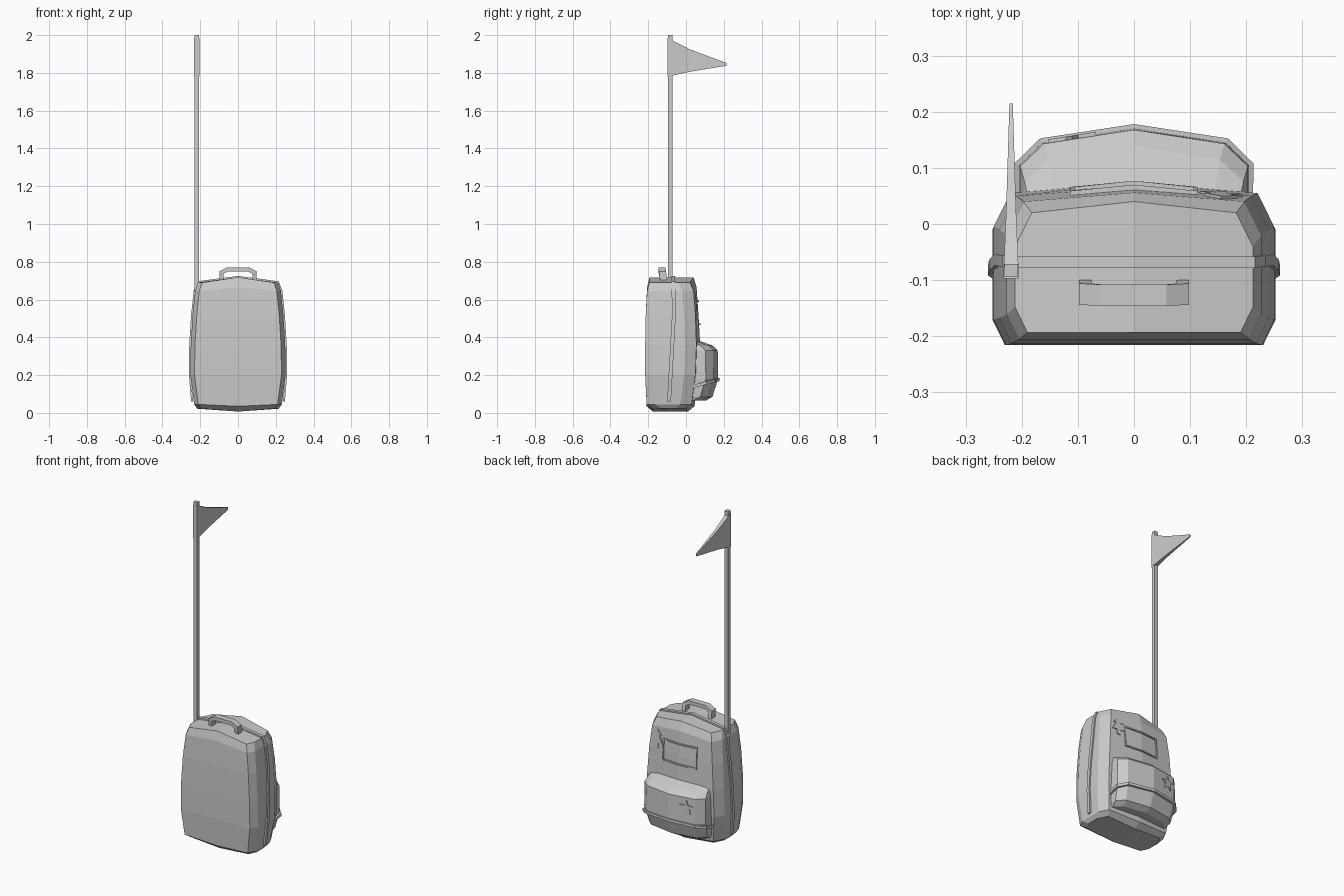
import bpy, bmesh, math
from mathutils import Vector, Euler

cube = bpy.data.objects.get("Cube")
if cube:
    bpy.data.objects.remove(cube)

grey = bpy.data.materials.new("plain_grey")
grey.use_nodes = True
GREY = (0.6, 0.6, 0.6, 1)
grey.diffuse_color = GREY
grey.node_tree.nodes["Principled BSDF"].inputs["Base Color"].default_value = GREY


def finish(name, bm):
    bmesh.ops.recalc_face_normals(bm, faces=bm.faces)
    mesh = bpy.data.meshes.new(name)
    bm.to_mesh(mesh)
    bm.free()
    mesh.materials.append(grey)
    obj = bpy.data.objects.new(name, mesh)
    bpy.context.collection.objects.link(obj)
    return obj


def skin(name, rings, closed=False, split=False):
    """Join rings of points with quads; split caps along the centre line."""
    bm = bmesh.new()
    vs = [[bm.verts.new(p) for p in r] for r in rings]
    n = len(vs[0])
    pairs = list(zip(vs, vs[1:])) + ([(vs[-1], vs[0])] if closed else [])
    for a, b in pairs:
        for i in range(n):
            j = (i + 1) % n
            bm.faces.new((a[i], a[j], b[j], b[i]))
    if not closed:
        for r in (vs[0], vs[-1]):
            if split:
                h = n // 2
                bm.faces.new(r[:h + 1])
                bm.faces.new(r[h:] + r[:1])
            else:
                bm.faces.new(r)
    return finish(name, bm)


def sweep(name, path, axis, width, thick, closed=False):
    """Rectangular bar along a path; width lies along the axis."""
    pts = [Vector(p) for p in path]
    axis = Vector(axis)
    n = len(pts)
    rings = []
    for i, p in enumerate(pts):
        a = pts[i - 1] if i or closed else p
        b = pts[(i + 1) % n] if i < n - 1 or closed else p
        d0 = (p - a).normalized()
        d1 = (b - p).normalized()
        t = (d0 + d1).normalized()
        side = t.cross(axis).normalized()
        mitre = max(0.6, t.dot(d1 if d1.length else d0))
        s, w = side * thick / 2 / mitre, axis * width / 2
        rings.append([p + s + w, p + s - w, p - s - w, p - s + w])
    return skin(name, rings, closed)


def mirrored(half):
    """Right half of a path, ending on x = 0, continued on the left."""
    return half + [(-x, y, z) for x, y, z in reversed(half[:-1])]


def plate(name, outline, loc, rot, thick):
    m = Euler(rot).to_matrix()
    rings = [[m @ Vector((x, y, z)) + Vector(loc) for x, z in outline]
             for y in (-thick / 2, thick / 2)]
    return skin(name, rings)


# Main bag: plan sections stacked in height
rings = []
for z, rise, w, front, side, back in [
        (.022, -.015, .215, -.175, .00, .01), (.045, -.01, .232, -.208, .03, .045),
        (.2, 0, .252, -.216, .05, .066), (.36, 0, .25, -.216, .055, .075),
        (.52, 0, .24, -.213, .05, .066), (.645, .02, .227, -.206, .04, .056),
        (.69, .028, .212, -.193, .02, .04)]:
    half = [(w - .022, front, z), (w, front + .045, z),
            (w, side - .06, z), (w - .03, side, z)]
    rings.append([(0, front, z + rise)] + mirrored(half + [(0, back, z + rise)]))
skin("bag_body", rings, split=True)

# Back pocket
rings = []
for z, w, y in [(.065, .185, .105), (.085, .195, .14), (.18, .205, .17),
                (.33, .203, .168), (.357, .195, .14), (.38, .185, .075)]:
    half = [(w, .02, z), (w, max(.03, y - .065), z), (w - .042, y - .025, z)]
    rings.append([(0, .02, z)] + mirrored(half + [(0, y, z)]))
skin("back_pocket", rings, split=True)

# Seam strips around the bag and the pocket
seam = [(.243, -.09, .06), (.255, -.082, .2), (.253, -.073, .36), (.243, -.064, .52),
        (.230, -.066, .645), (.212, -.068, .692), (0, -.068, .72)]
sweep("bag_seam", mirrored(seam), (0, 1, 0), .02, .01)
pocket_seam = [(.205, .035, .14), (.206, .105, .158), (.164, .146, .17), (0, .171, .176)]
sweep("pocket_seam", mirrored(pocket_seam), (0, 0, 1), .016, .014)

# Carrying handle
grip = [(.087, -.118, .7), (.087, -.125, .743), (.055, -.127, .76), (0, -.127, .76)]
sweep("carry_handle", mirrored(grip), (0, 1, 0), .038, .022)

# Label frame on the upper back
frame = [(.11, .060, .47), (.11, .053, .59), (0, .064, .59),
         (-.11, .053, .59), (-.11, .060, .47), (0, .071, .47)]
sweep("label_frame", frame, (0, 1, 0), .012, .008, closed=True)

# Badges
star = [((.045 if i % 2 == 0 else .019) * math.sin(i * math.pi / 5),
         (.045 if i % 2 == 0 else .019) * math.cos(i * math.pi / 5)) for i in range(10)]
plate("star_badge", star, (-.11, .153, .27), (0, 0, .155), .009)
tree = [(0, .055), (.03, .02), (.014, .02), (.038, -.025), (.01, -.025),
        (.01, -.055), (-.01, -.055), (-.01, -.025), (-.038, -.025), (-.014, .02), (-.03, .02)]
plate("tree_badge", tree, (.155, .05, .58), (.08, 0, -.076), .009)

# Flag pole and pennant
sweep("flag_pole", [(-.219, -.083, .64), (-.219, -.083, 2)], (0, 1, 0), .023, .024)
rings = []
for y, low, high, t in [(-.097, 1.78, 1.985, .014), (.02, 1.806, 1.925, .009),
                        (.215, 1.838, 1.852, .003)]:
    rings.append([(-.219 - t, y, low), (-.219 + t, y, low),
                  (-.219 + t, y, high), (-.219 - t, y, high)])
skin("pennant", rings)
